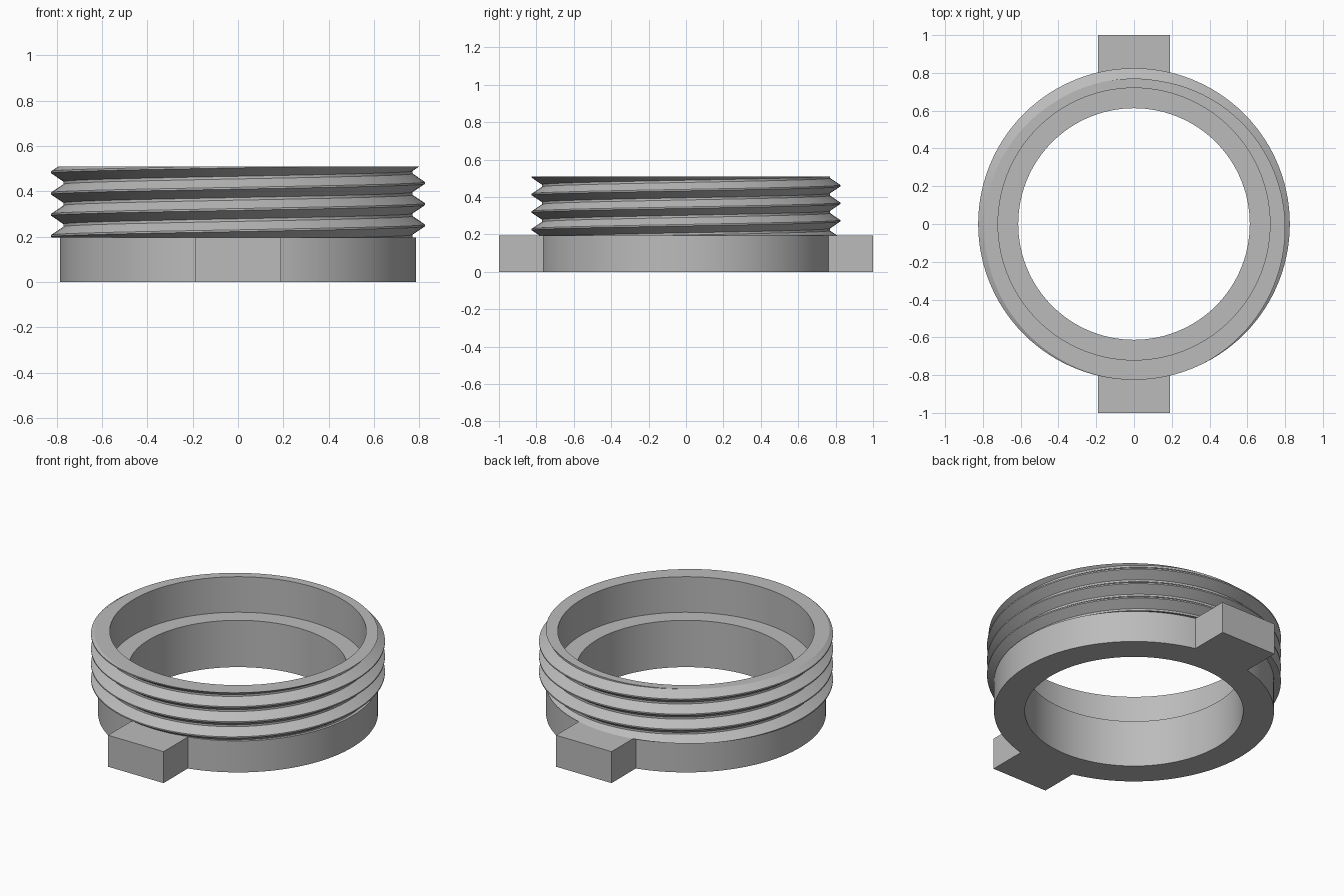
import bpy
import bmesh
from math import cos, sin, pi, radians, hypot

cube = bpy.data.objects.get("Cube")
if cube:
    bpy.data.objects.remove(cube, do_unlink=True)

grey = bpy.data.materials.new("plain grey")
grey.use_nodes = True
colour = (0.5, 0.5, 0.5, 1)
grey.diffuse_color = colour
grey.node_tree.nodes["Principled BSDF"].inputs["Base Color"].default_value = colour

BASE_TOP, TOP = 0.195, 0.51
STEPS, TURNS, PITCH = 120, 6, 0.0937


def add_object(name, bm):
    bmesh.ops.recalc_face_normals(bm, faces=bm.faces[:])
    mesh = bpy.data.meshes.new(name)
    bm.to_mesh(mesh)
    bm.free()
    mesh.materials.append(grey)
    obj = bpy.data.objects.new(name, mesh)
    bpy.context.collection.objects.link(obj)
    return obj


def extrude_ring(bm, edges, radius, z):
    """Extrude a closed loop of edges to a circle of the given radius and height."""
    out = bmesh.ops.extrude_edge_only(bm, edges=edges)["geom"]
    for v in [g for g in out if isinstance(g, bmesh.types.BMVert)]:
        scale = radius / hypot(v.co.x, v.co.y)
        v.co = (v.co.x * scale, v.co.y * scale, z)
    return [g for g in out if isinstance(g, bmesh.types.BMEdge)]


# Screw thread: one tooth profile (radius, height) swept up a helix
tooth = [(0.77, -0.041), (0.825, -0.004), (0.825, 0.004), (0.77, 0.041), (0.77, PITCH - 0.041)]
bm = bmesh.new()
rows = []
for i in range(STEPS * TURNS + 1):
    a = 2 * pi * i / STEPS
    lift = 0.062 + PITCH * i / STEPS
    rows.append([bm.verts.new((r * cos(a), r * sin(a), lift + h)) for r, h in tooth])
for low, high in zip(rows, rows[1:]):
    for j in range(len(tooth) - 1):
        bm.faces.new((low[j], high[j], high[j + 1], low[j + 1]))
bmesh.ops.remove_doubles(bm, verts=bm.verts[:], dist=0.0005)

# Trim the thread level at both ends
for z, side in ((BASE_TOP, -1), (TOP, 1)):
    bmesh.ops.bisect_plane(bm, geom=bm.verts[:] + bm.edges[:] + bm.faces[:], dist=0.00001,
                           plane_co=(0, 0, z), plane_no=(0, 0, side), clear_outer=True)


def rim(z):
    return [e for e in bm.edges if e.is_boundary and all(abs(v.co.z - z) < 0.001 for v in e.verts)]


# Underside of the thread, then top lip, stepped bore and plain base
lower, loop = rim(BASE_TOP), rim(TOP)
extrude_ring(bm, lower, 0.75, BASE_TOP)
for radius, z in ((0.72, TOP), (0.72, 0.29), (0.613, 0.29), (0.613, 0),
                  (0.786, 0), (0.786, BASE_TOP), (0.75, BASE_TOP)):
    loop = extrude_ring(bm, loop, radius, z)
ring = add_object("threaded_ring", bm)

# Smooth round walls, crisp edges
bpy.ops.object.select_all(action="DESELECT")
ring.select_set(True)
bpy.context.view_layer.objects.active = ring
bpy.ops.object.shade_smooth_by_angle(angle=radians(25))

# Square lugs front and back
for name, side in (("front_lug", -1), ("back_lug", 1)):
    bm = bmesh.new()
    bmesh.ops.create_cube(bm, size=1)
    for v in bm.verts:
        v.co = (v.co.x * 0.38, side * 0.87 + v.co.y * 0.26, (v.co.z + 0.5) * BASE_TOP)
    add_object(name, bm)
